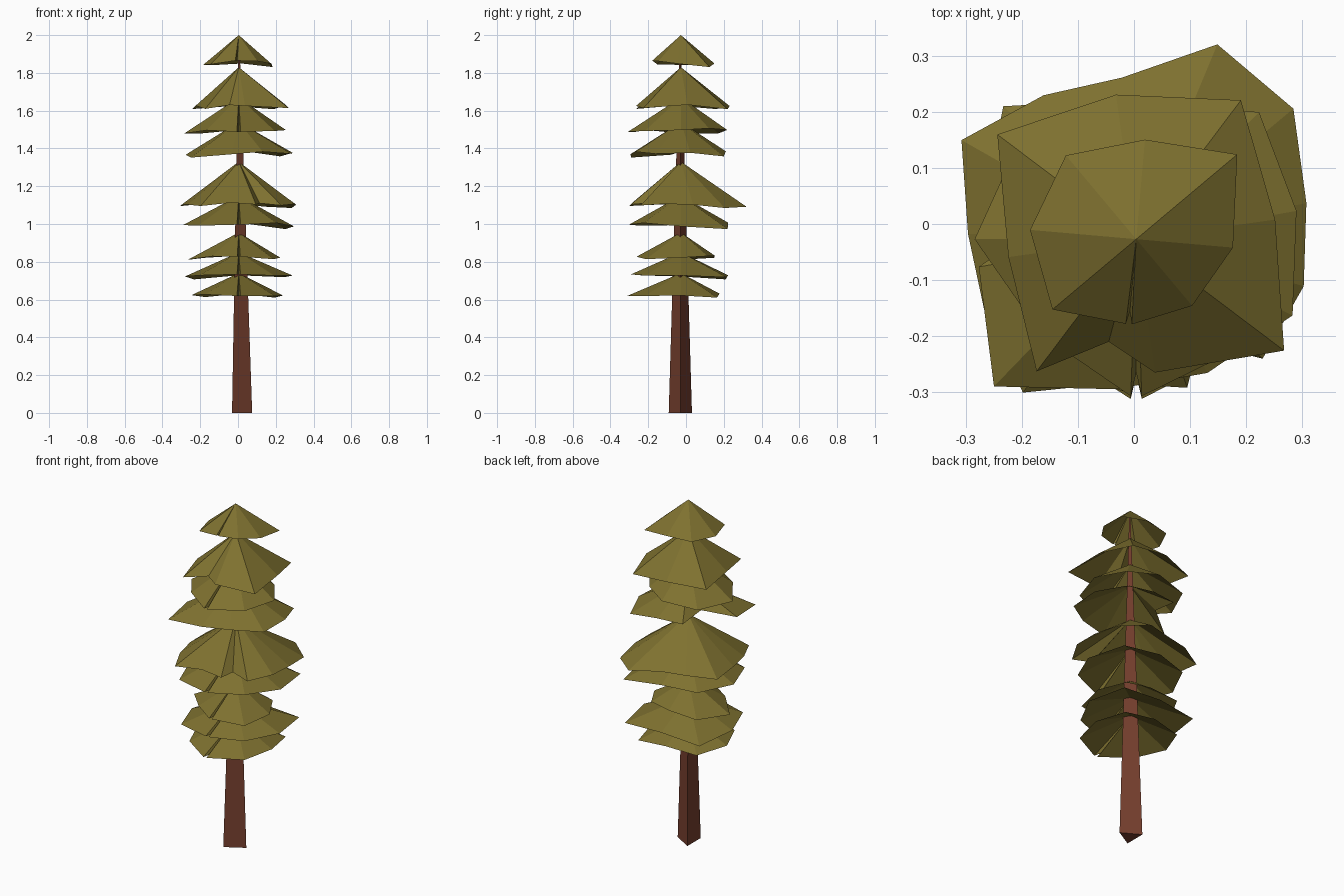
import bpy, bmesh, math, random

if "Cube" in bpy.data.objects:
    bpy.data.objects.remove(bpy.data.objects["Cube"])

random.seed(4)
CX, CY = 0.004, -0.027  # the trunk axis sits slightly forward


def material(name, rgb):
    m = bpy.data.materials.new(name)
    m.diffuse_color = (*rgb, 1)
    m.use_nodes = True
    m.node_tree.nodes["Principled BSDF"].inputs["Base Color"].default_value = m.diffuse_color
    return m


GREEN = material("olive foliage", (0.210, 0.165, 0.029))
BROWN = material("red brown bark", (0.180, 0.049, 0.027))


def finish(bm, name, mat):
    mesh = bpy.data.meshes.new(name)
    bm.to_mesh(mesh)
    bm.free()
    mesh.materials.append(mat)
    obj = bpy.data.objects.new(name, mesh)
    bpy.context.collection.objects.link(obj)
    return obj


def skirt(name, apex_z, rim_z, phase, notch, radii):
    """Open, ragged cone of needles with one fold (notch angle, or a pleat)."""
    bm = bmesh.new()
    apex = bm.verts.new((CX, CY, apex_z))
    mean = sum(radii) / len(radii)
    step = 360 / len(radii)
    spokes = []
    for i, r in enumerate(radii):
        a = phase + i * step
        z = rim_z + 0.25 * (mean - r) + random.uniform(-0.008, 0.008)
        if notch is None and abs(a - 280) < step / 2:  # narrow pleat
            spokes += [(a - 2, r, z), (a, r * 0.85, z), (a + 2, r, z)]
        else:
            spokes.append((a, r, z))
    if notch:  # wider fold pushed in towards the trunk
        spokes.append((notch, mean * 0.68, rim_z + 0.01))
        spokes.sort()
    rim = [bm.verts.new((CX + r * math.cos(math.radians(a)),
                         CY + r * math.sin(math.radians(a)), z))
           for a, r, z in spokes]
    for i, v in enumerate(rim):
        bm.faces.new((apex, v, rim[(i + 1) % len(rim)]))
    return finish(bm, name, GREEN)


# Trunk: three-sided tapering spike with one corner to the right
bm = bmesh.new()
rings = []
for z, radius in ((0, 0.071), (1.96, 0.004)):
    rings.append([bm.verts.new((CX + radius * math.cos(k * math.tau / 3),
                                -0.03 + radius * math.sin(k * math.tau / 3), z))
                  for k in range(3)])
bottom, top = rings
for k in range(3):
    n = (k + 1) % 3
    bm.faces.new((bottom[k], bottom[n], top[n], top[k]))
bm.faces.new(bottom[::-1])
bm.faces.new(top)
finish(bm, "trunk", BROWN)

# Foliage tiers from the tip down:
# apex height, rim height, turn, notch angle, spoke lengths
TIERS = [
    (2.00, 1.850, -5, None, (.173, .235, .178, .195, .19, .195, .152, .155)),
    (1.83, 1.620, 8, 255, (.25, .31, .26, .31, .23, .295, .24, .33)),
    (1.67, 1.490, 0, None, (.25, .21, .245, .28, .288, .24, .28, .27)),
    (1.54, 1.375, 10, None,
     (.29, .315, .24, .25, .14, .285, .365, .27, .27, .31)),
    (1.33, 1.100, 12, 301, (.31, .364, .376, .289, .305, .358, .30, .30, .34,
                            .26, .28, .31, .31)),
    (1.15, 0.995, 0, None, (.292, .35, .25, .28, .295, .305, .275, .28)),
    (0.955, 0.825, 0, None, (.22, .20, .18, .25, .27, .20, .235, .26)),
    (0.85, 0.725, 0, None, (.285, .343, .25, .335, .285, .295, .265, .265)),
    (0.74, 0.620, 0, None, (.235, .27, .205, .25, .25, .25, .285, .27)),
]
for n, tier in enumerate(TIERS, 1):
    skirt(f"foliage_tier_{n}", *tier)
